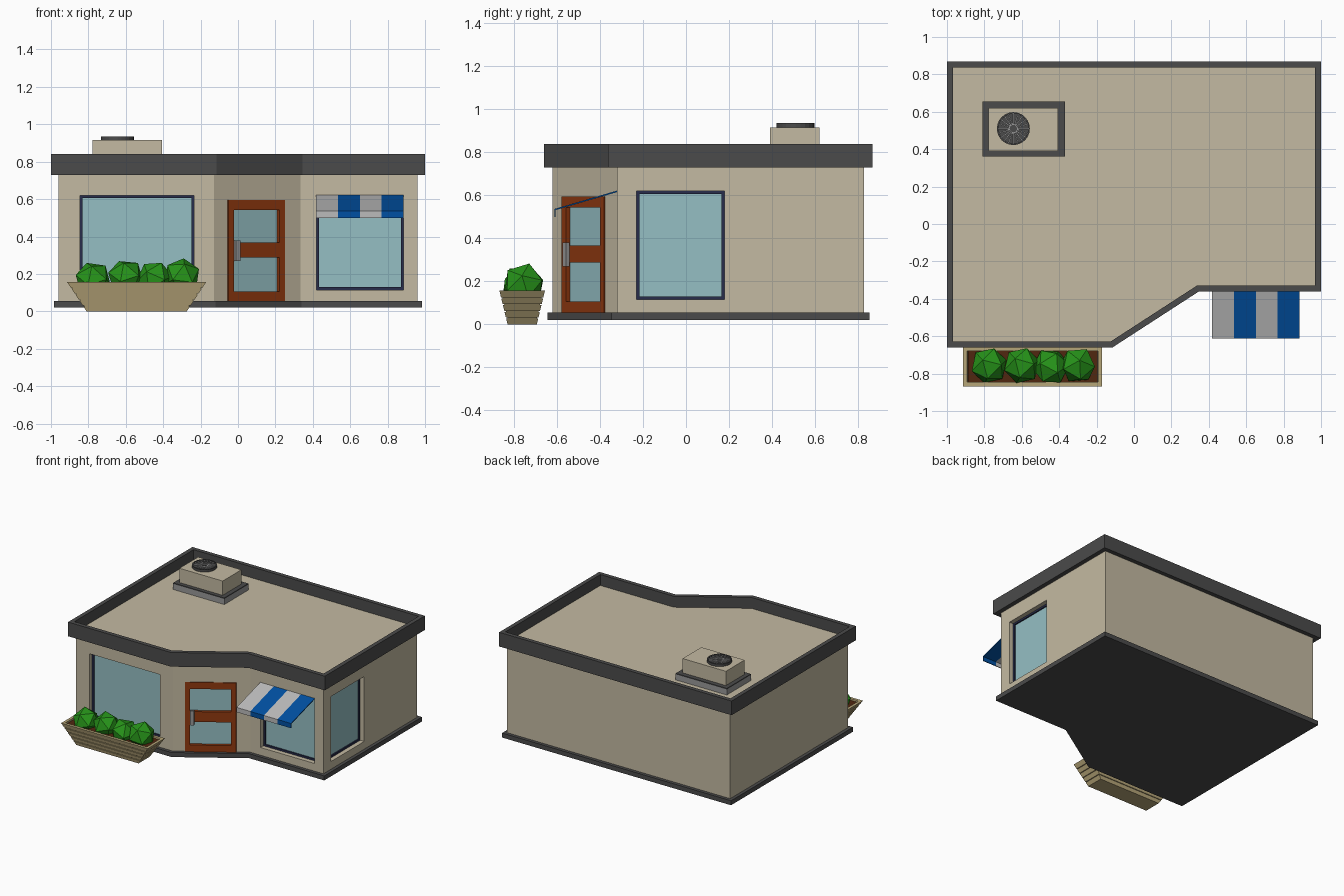
import bpy, bmesh, math, random
from mathutils import Matrix, Vector, Euler

if "Cube" in bpy.data.objects:
    bpy.data.objects.remove(bpy.data.objects["Cube"])

random.seed(4)

def material(name, rgb):
    m = bpy.data.materials.new(name)
    m.diffuse_color = (*rgb, 1)
    m.use_nodes = True
    m.node_tree.nodes["Principled BSDF"].inputs["Base Color"].default_value = m.diffuse_color
    return m

TAN = material("tan", (0.55, 0.49, 0.36))
DARK = material("charcoal", (0.07, 0.07, 0.07))
STEEL = material("steel", (0.32, 0.32, 0.32))
GLASS = material("glass", (0.3, 0.52, 0.55))
NAVY = material("navy", (0.02, 0.025, 0.07))
RUST = material("rust", (0.28, 0.04, 0.005))
BLUE = material("blue", (0.0, 0.08, 0.36))
PALE = material("pale_grey", (0.5, 0.5, 0.5))
WOOD = material("wood", (0.47, 0.38, 0.19))
SOIL = material("soil", (0.08, 0.02, 0.005))
LEAF = material("leaf", (0.02, 0.3, 0.01))

def finish(name, bm, mat=None):
    bmesh.ops.recalc_face_normals(bm, faces=bm.faces)
    me = bpy.data.meshes.new(name)
    bm.to_mesh(me)
    bm.free()
    if mat:
        me.materials.append(mat)
    ob = bpy.data.objects.new(name, me)
    bpy.context.collection.objects.link(ob)
    return ob

def boxes(name, bounds, mat=None, matrix=Matrix()):
    """One object from boxes given as (x0, x1, y0, y1, z0, z1)."""
    bm = bmesh.new()
    for x0, x1, y0, y1, z0, z1 in bounds:
        m = (matrix @ Matrix.Translation(((x0+x1)/2, (y0+y1)/2, (z0+z1)/2))
             @ Matrix.Diagonal((x1-x0, y1-y0, z1-z0, 1)))
        bmesh.ops.create_cube(bm, size=1, matrix=m)
    return finish(name, bm, mat)

def loft(name, loops, mat, caps=True, closed=False):
    """Skin equal-length point loops into a surface."""
    bm = bmesh.new()
    rings = [[bm.verts.new(p) for p in lp] for lp in loops]
    n = len(rings[0])
    for a, b in zip(rings, rings[1:] + (rings[:1] if closed else [])):
        for i in range(n):
            j = (i + 1) % n
            bm.faces.new((a[i], a[j], b[j], b[i]))
    if caps and not closed:
        bm.faces.new(rings[0])
        bm.faces.new(rings[-1])
    return finish(name, bm, mat)

# Wall footprint, counter-clockwise, with a slanted entrance
PLAN = [Vector(p) for p in ((-0.96, -0.62), (-0.127, -0.62), (0.333, -0.322),
                            (0.96, -0.322), (0.96, 0.828), (-0.96, 0.828))]

def outline(off, z):
    pts = []
    for i, p in enumerate(PLAN):
        d1 = (p - PLAN[i-1]).normalized()
        d2 = (PLAN[(i+1) % len(PLAN)] - p).normalized()
        n1, n2 = Vector((d1.y, -d1.x)), Vector((d2.y, -d2.x))
        q = p + (n1 + n2) * off / (1 + n1.dot(n2))
        pts.append((q.x, q.y, z))
    return pts

# Building shell
walls = loft("walls", [outline(0, 0.05), outline(0, 0.75)], TAN)
loft("base_slab", [outline(0.025, 0.02), outline(0.025, 0.055)], DARK)
loft("roof", [outline(0.02, 0.735), outline(0.02, 0.755)], TAN)
loft("parapet", [outline(0.04, 0.73), outline(0.04, 0.84),
                 outline(0.008, 0.84), outline(0.008, 0.73)], DARK, closed=True)

def cut(name, bounds, matrix):
    c = boxes(name, [bounds], TAN, matrix)
    c.hide_render = True
    c.hide_set(True)
    mod = walls.modifiers.new(name, 'BOOLEAN')
    mod.operation, mod.solver, mod.object = 'DIFFERENCE', 'EXACT', c

def window(name, matrix, u0, u1, z0=0.115, z1=0.62):
    """Recessed window; local y points into the wall."""
    w, d = 0.014, 0.055
    cut(name + "_cutter", (u0, u1, -0.05, d, z0, z1), matrix)
    boxes(name + "_frame", [(u0, u0+w, d-0.02, d, z0, z1), (u1-w, u1, d-0.02, d, z0, z1),
                            (u0+w, u1-w, d-0.02, d, z0, z0+w),
                            (u0+w, u1-w, d-0.02, d, z1-w, z1)], NAVY, matrix)
    boxes(name + "_glass", [(u0+w, u1-w, d-0.01, d, z0+w, z1-w)], GLASS, matrix)

window("left_window", Matrix.Translation((0, -0.62, 0)), -0.845, -0.235)
window("right_window", Matrix.Translation((0, -0.322, 0)), 0.42, 0.885)
window("side_window", Matrix.Translation((0.96, 0, 0)) @ Matrix.Rotation(math.pi/2, 4, 'Z'),
       -0.23, 0.18)

# Door in the slanted wall
slant = PLAN[2] - PLAN[1]
start = PLAN[1] + slant * (0.072 / slant.x)
D = Matrix.Translation((start.x, start.y, 0)) @ Matrix.Rotation(math.atan2(slant.y, slant.x), 4, 'Z')
W, m, f, b = 0.362, 0.036, -0.006, 0.04
cut("door_cutter", (0, W, -0.05, b, 0.03, 0.595), D)
boxes("door", [(0, m, f, b, 0.055, 0.595), (W-m, W, f, b, 0.055, 0.595),
               (m, W-m, f, b, 0.055, 0.107), (m, W-m, f, b, 0.287, 0.367),
               (m, W-m, f, b, 0.543, 0.595)], RUST, D)
boxes("door_glass", [(m, W-m, 0.018, b, 0.107, 0.287),
                     (m, W-m, 0.018, b, 0.367, 0.543)], GLASS, D)
boxes("door_handle", [(0.036, 0.066, -0.026, f, 0.27, 0.38)], STEEL, D)

# Striped awning with a short front drop
profile = [(-0.322, 0.622), (-0.612, 0.537), (-0.612, 0.5),
           (-0.606, 0.5), (-0.606, 0.532), (-0.322, 0.615)]
for i in range(4):
    x = 0.417 + i * 0.117
    loft(f"awning_stripe_{i+1}", [[(x + dx, y, z) for y, z in profile] for dx in (0, 0.117)],
         BLUE if i % 2 else PALE)

# Planter with tapered slats and thin grooves
def rect(t, inset, z=None):
    hx, hy = 0.268 + 0.104*t - inset, 0.068 + 0.038*t - inset
    z = 0.157*t if z is None else z
    return [(-0.542 + sx*hx, -0.762 + sy*hy, z) for sx, sy in ((-1, -1), (1, -1), (1, 1), (-1, 1))]

loops = []
for i in range(5):
    a, c = i / 5, (i + 1) / 5
    loops += [rect(a, 0), rect(c - 0.03, 0)]
    if i < 4:
        loops += [rect(c - 0.03, 0.007), rect(c, 0.007)]
loops += [rect(1, 0), rect(1, 0.022), rect(1, 0.026, 0.13)]
loft("planter", loops, WOOD)
loft("planter_soil", [rect(0.8, 0.02), rect(0.93, 0.018)], SOIL)

# Faceted bushes
for i, (x, y, z) in enumerate(((-0.775, -0.757, 0.17), (-0.6, -0.757, 0.183),
                               (-0.445, -0.762, 0.172), (-0.3, -0.755, 0.187))):
    bm = bmesh.new()
    rot = Euler([random.uniform(-0.5, 0.5) for _ in range(3)]).to_matrix().to_4x4()
    bmesh.ops.create_icosphere(bm, subdivisions=1, radius=0.1,
                               matrix=Matrix.Translation((x, y, z)) @ rot)
    finish(f"bush_{i+1}", bm, LEAF)

# Rooftop cooling unit
boxes("unit_curb", [(-0.81, -0.37, 0.36, 0.655, 0.75, 0.798)], STEEL)
boxes("unit_curb_top", [(-0.81, -0.37, 0.36, 0.655, 0.798, 0.806)], DARK)
boxes("unit_body", [(-0.777, -0.405, 0.39, 0.62, 0.8, 0.917)], TAN)

def circle(r, z, n=24):
    return [(-0.645 + r*math.cos(2*math.pi*i/n), 0.51 + r*math.sin(2*math.pi*i/n), z)
            for i in range(n)]

loft("fan_ring", [circle(0.088, 0.91), circle(0.088, 0.936),
                  circle(0.08, 0.936), circle(0.08, 0.91)], DARK, closed=True)
loft("fan_well", [circle(0.082, 0.91), circle(0.082, 0.92)], DARK)
loft("fan_hub", [circle(0.02, 0.915, 12), circle(0.02, 0.935, 12)], DARK)
bm = bmesh.new()
for i in range(20):
    bmesh.ops.create_cube(bm, size=1, matrix=Matrix.Translation((-0.645, 0.51, 0.928))
                          @ Matrix.Rotation(math.tau * i / 20, 4, 'Z')
                          @ Matrix.Translation((0.049, 0, 0))
                          @ Matrix.Diagonal((0.066, 0.007, 0.008, 1)))
finish("fan_grille", bm, STEEL)
